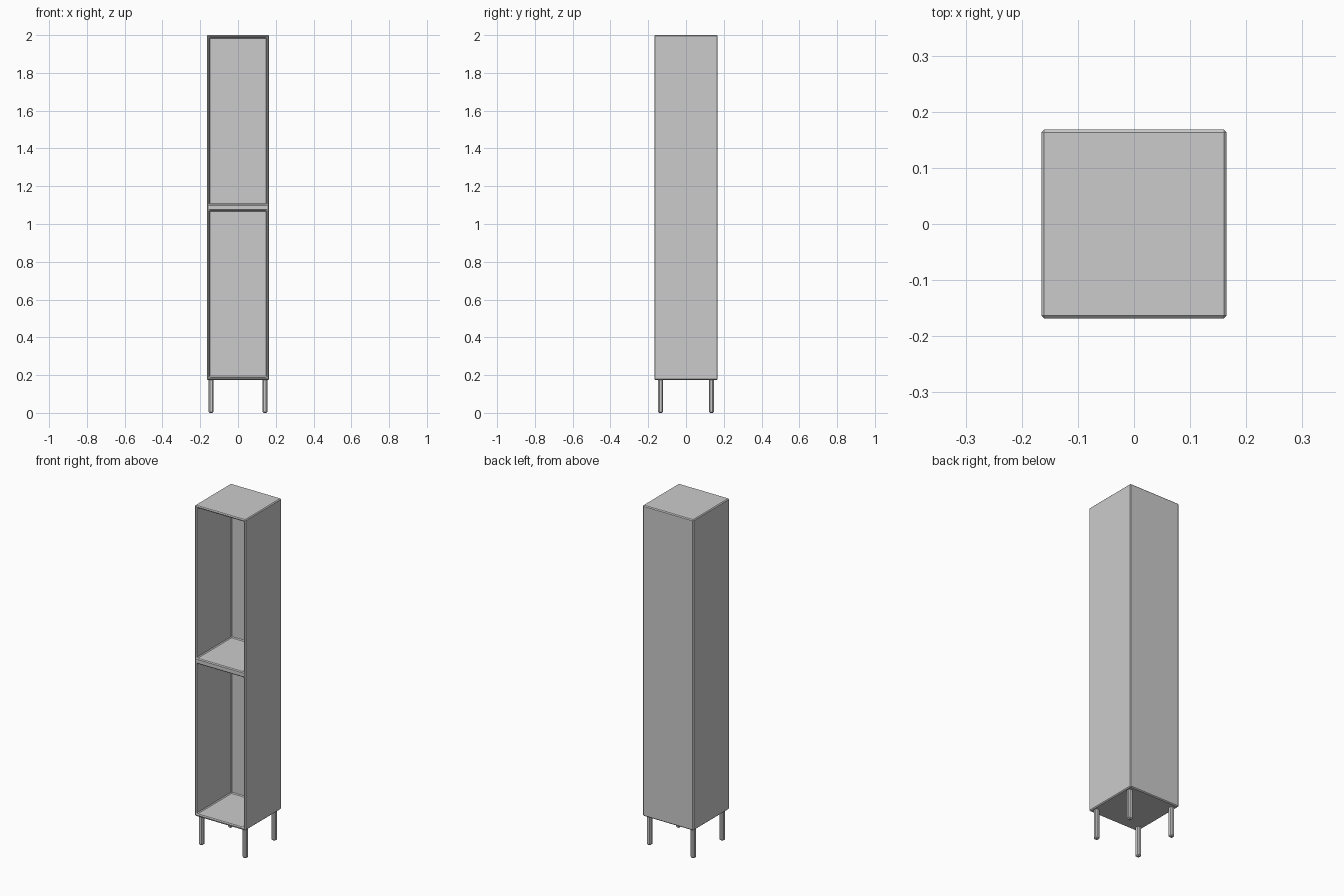
import bpy, bmesh

if "Cube" in bpy.data.objects:
    bpy.data.objects.remove(bpy.data.objects["Cube"])

HX, HY = 0.165, 0.168          # half width, half depth
BASE, TOP = 0.175, 2.0
BACK_INNER = 0.155             # inner surface of the back panel


def make_object(name, bm, bevel):
    bmesh.ops.recalc_face_normals(bm, faces=bm.faces)
    mesh = bpy.data.meshes.new(name)
    bm.to_mesh(mesh)
    bm.free()
    obj = bpy.data.objects.new(name, mesh)
    bpy.context.collection.objects.link(obj)
    mod = obj.modifiers.new("Chamfer", 'BEVEL')
    mod.width = bevel
    mod.segments = 1
    mod.limit_method = 'ANGLE'
    return obj


# Cabinet body: front grid extruded backwards, then two cells pushed in
xs = [-HX, -0.152, 0.152, HX]
zs = [BASE, 0.190, 1.072, 1.104, 1.987, TOP]
bm = bmesh.new()
grid = [[bm.verts.new((x, -HY, z)) for x in xs] for z in zs]
cells = {}
for r in range(len(zs) - 1):
    for c in range(len(xs) - 1):
        cells[r, c] = bm.faces.new((grid[r][c], grid[r][c + 1],
                                    grid[r + 1][c + 1], grid[r + 1][c]))
ext = bmesh.ops.extrude_face_region(bm, geom=list(bm.faces), use_keep_orig=True)
bmesh.ops.translate(bm, vec=(0, 2 * HY, 0),
                    verts=[g for g in ext["geom"] if isinstance(g, bmesh.types.BMVert)])

# Upper and lower compartments, leaving the shelf between them
openings = [f for f in bm.faces
            if abs(f.calc_center_median().x) < 0.01
            and all(abs(v.co.y + HY) < 1e-5 for v in f.verts)
            and f.calc_area() > 0.1]
for face in openings:
    inner = bmesh.ops.extrude_face_region(bm, geom=[face])
    bmesh.ops.translate(bm, vec=(0, BACK_INNER + HY, 0),
                        verts=[g for g in inner["geom"] if isinstance(g, bmesh.types.BMVert)])
    if face.is_valid:
        bmesh.ops.delete(bm, geom=[face], context='FACES_ONLY')
make_object("cabinet_body", bm, 0.005)

# Four chamfered legs
for sy, depth in ((-1, "front"), (1, "back")):
    for sx, side in ((-1, "left"), (1, "right")):
        bm = bmesh.new()
        bmesh.ops.create_cube(bm, size=1)
        bmesh.ops.scale(bm, vec=(0.026, 0.026, 0.18), verts=bm.verts)
        bmesh.ops.translate(bm, vec=(sx * 0.142, sy * 0.134, 0.09), verts=bm.verts)
        make_object(f"{depth}_{side}_leg", bm, 0.006)
